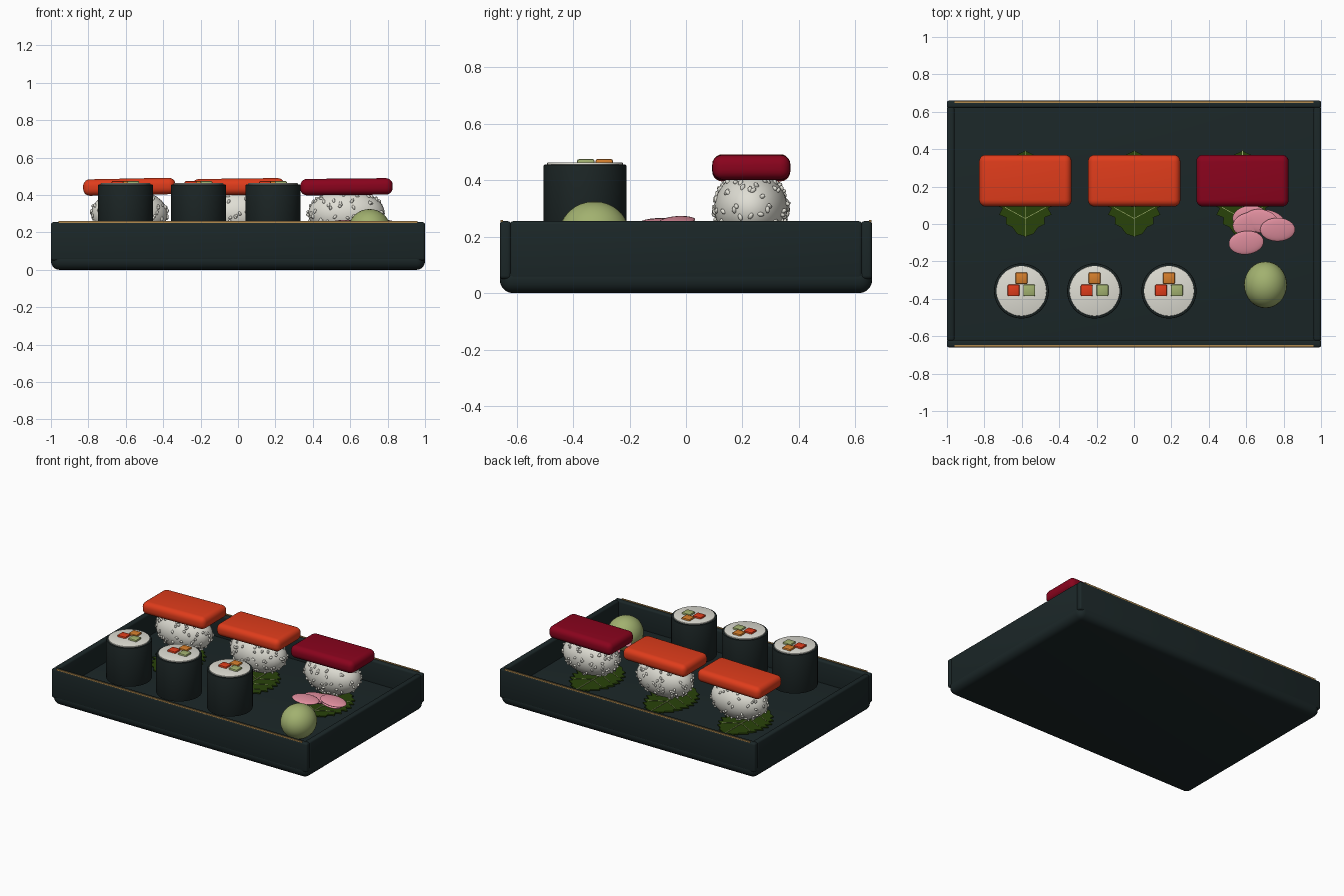
import bpy, bmesh, math, random
from mathutils import Vector, Matrix, Euler

if "Cube" in bpy.data.objects:
    bpy.data.objects.remove(bpy.data.objects["Cube"])

random.seed(4)


def mat(name, rgb):
    m = bpy.data.materials.new(name)
    m.diffuse_color = (*rgb, 1)
    m.use_nodes = True
    m.node_tree.nodes["Principled BSDF"].inputs["Base Color"].default_value = m.diffuse_color
    return m


TRAY = mat("dark_lacquer", (0.011, 0.020, 0.021))
NORI = mat("seaweed", (0.011, 0.018, 0.018))
RICE = mat("rice_white", (0.74, 0.73, 0.66))
SALMON = mat("salmon_orange", (0.74, 0.045, 0.011))
TUNA = mat("tuna_red", (0.25, 0.001, 0.012))
CARROT = mat("carrot_orange", (0.67, 0.21, 0.025))
WASABI = mat("wasabi_green", (0.36, 0.44, 0.16))
GINGER = mat("ginger_pink", (0.74, 0.27, 0.34))
LEAF = mat("leaf_green", (0.022, 0.055, 0.003))
GOLD = mat("gold_trim", (0.45, 0.26, 0.08))

FLOOR = 0.10


def finish(name, bm, material, smooth=True):
    me = bpy.data.meshes.new(name)
    bm.to_mesh(me)
    bm.free()
    ob = bpy.data.objects.new(name, me)
    bpy.context.collection.objects.link(ob)
    me.materials.append(material)
    if smooth:
        bpy.ops.object.select_all(action='DESELECT')
        ob.select_set(True)
        bpy.context.view_layer.objects.active = ob
        bpy.ops.object.shade_smooth_by_angle(angle=math.radians(40))
    return ob


def box(name, lo, hi, material, bevel=0.0, segs=3, rot=(0, 0, 0)):
    lo, hi = Vector(lo), Vector(hi)
    bm = bmesh.new()
    bmesh.ops.create_cube(bm, size=1)
    bmesh.ops.scale(bm, vec=hi - lo, verts=bm.verts)
    if bevel:
        bmesh.ops.bevel(bm, geom=bm.edges[:], offset=bevel, segments=segs,
                        profile=0.5, affect='EDGES')
    bm.transform(Matrix.Translation((lo + hi) / 2) @ Euler(rot).to_matrix().to_4x4())
    return finish(name, bm, material)


def ellipsoid(name, centre, radii, material, rot=(0, 0, 0)):
    bm = bmesh.new()
    bmesh.ops.create_uvsphere(bm, u_segments=32, v_segments=16, radius=1)
    bm.transform(Matrix.LocRotScale(Vector(centre), Euler(rot), Vector(radii)))
    return finish(name, bm, material)


def disc(name, x, y, z0, z1, r, material, bevel):
    bm = bmesh.new()
    bmesh.ops.create_cone(bm, cap_ends=True, segments=48, radius1=r, radius2=r, depth=z1 - z0)
    rims = [e for e in bm.edges if abs(e.verts[0].co.z - e.verts[1].co.z) < 1e-5]
    bmesh.ops.bevel(bm, geom=rims, offset=bevel, segments=2, profile=0.5, affect='EDGES')
    bmesh.ops.translate(bm, vec=(x, y, (z0 + z1) / 2), verts=bm.verts)
    return finish(name, bm, material)


# Tray: rounded base, four walls, gold trim
box("tray_base", (-1, -0.66, 0), (1, 0.66, FLOOR), TRAY, 0.046, 5)
for s, side in ((-1, "front"), (1, "back")):
    y0, y1 = sorted((s * 0.62, s * 0.66))
    box(f"tray_wall_{side}", (-1, y0, 0.05), (1, y1, 0.255), TRAY, 0.012)
    y0, y1 = sorted((s * 0.648, s * 0.657))
    box(f"gold_trim_{side}", (-0.96, y0, 0.25), (0.96, y1, 0.26), GOLD)
for s, side in ((-1, "left"), (1, "right")):
    x0, x1 = sorted((s * 0.96, s * 1.0))
    box(f"tray_wall_{side}", (x0, -0.625, 0.05), (x1, 0.625, 0.255), TRAY, 0.012)


def leaf(name, cx, cy):
    # serrated outline: one side, mirrored to the other
    n, half_len = 9, 0.23
    side = []
    for i in range(n):
        for t, k in ((i / n, 0.84), ((i + 0.3) / n, 1.08)):
            w = 0.158 * math.sin(math.pi * t) ** 0.6 * k
            side.append((w, -half_len + 2 * half_len * t))
    pts = side + [(0, half_len)] + [(-x, y) for x, y in reversed(side[1:])]
    bm = bmesh.new()
    f = bm.faces.new([bm.verts.new((cx + x, cy + y, FLOOR + 0.008)) for x, y in pts])
    ext = bmesh.ops.extrude_face_region(bm, geom=[f])
    bmesh.ops.translate(bm, vec=(0, 0, 0.008),
                        verts=[v for v in ext["geom"] if isinstance(v, bmesh.types.BMVert)])
    bmesh.ops.recalc_face_normals(bm, faces=bm.faces)
    finish(name, bm, LEAF, False)
    # raised midrib and side veins
    z = FLOOR + 0.017
    box(name + "_midrib", (cx - 0.002, cy - 0.235, z - 0.003), (cx + 0.002, cy + 0.235, z + 0.003), WASABI)
    for i, y in enumerate((-0.13, -0.04, 0.05)):
        for s in (-1, 1):
            box(f"{name}_vein_{i}_{s}", (cx + s * 0.055 - 0.062, cy + y + 0.026, z - 0.002),
                (cx + s * 0.055 + 0.062, cy + y + 0.029, z + 0.002), WASABI,
                rot=(0, 0, s * 0.5))


def rice_ball(name, c, r):
    # rice body with loose grains scattered on the surface
    ellipsoid(name, c, r, RICE)
    bm = bmesh.new()
    for _ in range(130):
        z = random.uniform(-0.9, 0.8)
        a = random.uniform(0, math.tau)
        q = math.sqrt(1 - z * z)
        p = Vector((c[0] + r[0] * q * math.cos(a), c[1] + r[1] * q * math.sin(a), c[2] + r[2] * z))
        rot = Euler([random.uniform(0, math.tau) for _ in range(3)])
        bmesh.ops.create_icosphere(bm, subdivisions=2, radius=1, matrix=Matrix.LocRotScale(
            p, rot, Vector((0.013, 0.008, 0.008))))
    finish(name + "_grains", bm, RICE)


# Nigiri: leaf, rice, fish slice
for i, (x, fish, tilt) in enumerate(((-0.581, SALMON, -0.02), (0.001, SALMON, -0.012), (0.58, TUNA, -0.01))):
    leaf(f"leaf_{i}", x, 0.162)
    rice_ball(f"nigiri_rice_{i}", (x, 0.23, 0.3), (0.205, 0.13, 0.13))
    box(f"fish_slice_{i}", (x - 0.247, 0.093, 0.4), (x + 0.247, 0.37, 0.488), fish, 0.036, 5,
        (0, tilt, 0))

# Maki rolls: seaweed, rice top, three fillings
for i, x in enumerate((-0.602, -0.211, 0.187)):
    y = -0.358
    disc(f"roll_seaweed_{i}", x, y, 0.183, 0.456, 0.147, NORI, 0.005)
    disc(f"roll_rice_{i}", x, y, 0.44, 0.463, 0.134, RICE, 0.003)
    for part, dx, dy, m in (("salmon", -0.042, 0.003, SALMON), ("cucumber", 0.042, 0.003, WASABI),
                            ("carrot", 0, 0.068, CARROT)):
        box(f"roll_{part}_{i}", (x + dx - 0.032, y + dy - 0.031, 0.45),
            (x + dx + 0.032, y + dy + 0.031, 0.475), m, 0.007, 2)

# Wasabi mound
ellipsoid("wasabi", (0.703, -0.325, 0.21), (0.115, 0.125, 0.115), WASABI)

# Ginger petals, loosely stacked
for i, (x, y, z, rx, ry, rz) in enumerate((
        (0.6, -0.1, 0.252, 0.05, 0.05, 0.1), (0.62, 0.035, 0.205, 0.05, -0.1, 0.1),
        (0.72, 0.01, 0.22, -0.05, 0.1, -0.3), (0.62, 0.0, 0.228, 0.05, 0.1, 0.2),
        (0.68, 0.015, 0.235, 0.05, -0.12, -0.2), (0.768, -0.03, 0.257, 0.06, 0.1, 0.0))):
    ellipsoid(f"ginger_{i}", (x, y, z), (0.094, 0.063, 0.013), GINGER, (rx, ry, rz))
